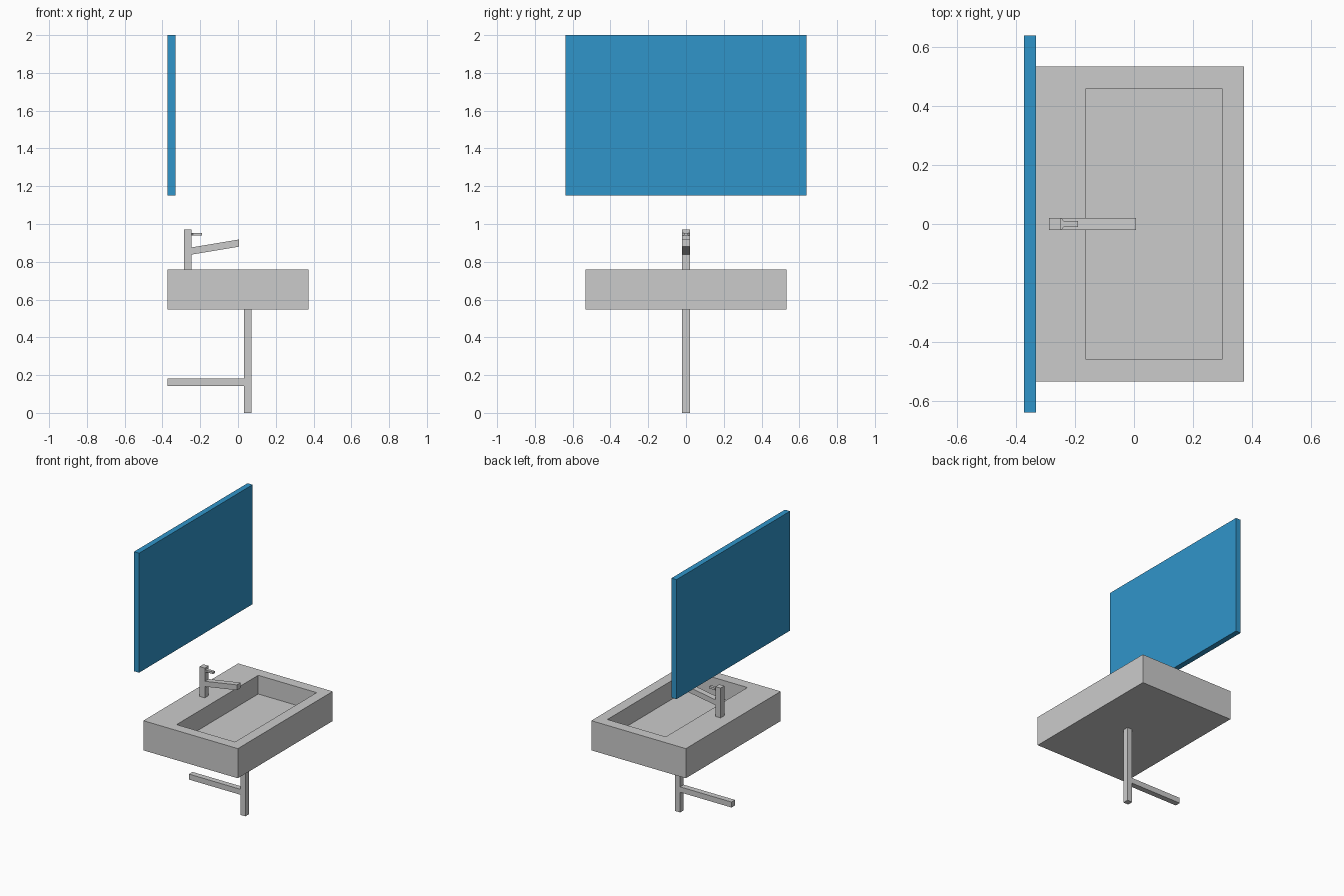
import bpy, bmesh

if "Cube" in bpy.data.objects:
    bpy.data.objects.remove(bpy.data.objects["Cube"])


def prism(name, outline, low, high, axis):
    """Extrude a 2D outline: axis 'y' uses (x, z) points, axis 'z' uses (x, y) points."""
    bm = bmesh.new()
    place = (lambda a, b, c: (a, c, b)) if axis == 'y' else (lambda a, b, c: (a, b, c))
    face = bm.faces.new([bm.verts.new(place(a, b, low)) for a, b in outline])
    ext = bmesh.ops.extrude_face_region(bm, geom=[face])
    verts = [g for g in ext['geom'] if isinstance(g, bmesh.types.BMVert)]
    bmesh.ops.translate(bm, verts=verts, vec=place(0, 0, high - low))
    bmesh.ops.recalc_face_normals(bm, faces=bm.faces[:])
    return finish(name, bm)


def finish(name, bm):
    mesh = bpy.data.meshes.new(name)
    bm.to_mesh(mesh)
    bm.free()
    obj = bpy.data.objects.new(name, mesh)
    bpy.context.collection.objects.link(obj)
    return obj


def box(name, x0, x1, half_y, z0, z1):
    return prism(name, [(x0, z0), (x1, z0), (x1, z1), (x0, z1)], -half_y, half_y, 'y')


BACK = -0.372

# Wall mirror
mirror = box("mirror", BACK, -0.332, 0.638, 1.15, 2.0)
blue = bpy.data.materials.new("mirror_blue")
blue.diffuse_color = (0.03, 0.30, 0.59, 1)
blue.use_nodes = True
blue.node_tree.nodes["Principled BSDF"].inputs["Base Color"].default_value = blue.diffuse_color
mirror.data.materials.append(blue)

# Basin: solid block whose top is inset and pushed down into a bowl
basin = box("basin", BACK, 0.372, 0.533, 0.547, 0.758)
bm = bmesh.new()
bm.from_mesh(basin.data)
top = max(bm.faces, key=lambda f: f.calc_center_median().z)
bmesh.ops.inset_individual(bm, faces=[top], thickness=0.105)
for v in top.verts:
    if v.co.x < 0:
        v.co.x = -0.162          # wider ledge for the tap
floor = bmesh.ops.extrude_discrete_faces(bm, faces=[top])['faces'][0]
bmesh.ops.translate(bm, verts=floor.verts[:], vec=(0, 0, -0.133))
bm.to_mesh(basin.data)
bm.free()

# Drain pipe down to the floor and back to the wall
box("drain_pipe", 0.032, 0.072, 0.02, 0, 0.547)
box("wall_pipe", BACK, 0.032, 0.02, 0.143, 0.182)

# Tap: post, slanted spout, tapered lever
box("tap_post", -0.287, -0.247, 0.021, 0.758, 0.97)
prism("tap_spout", [(-0.247, 0.838), (0.006, 0.88), (0.006, 0.918), (-0.247, 0.876)],
      -0.021, 0.021, 'y')
half = [(-0.247, 0.021), (-0.237, 0.010), (-0.19, 0.010)]
prism("tap_lever", half + [(x, -y) for x, y in reversed(half)], 0.938, 0.953, 'z')
